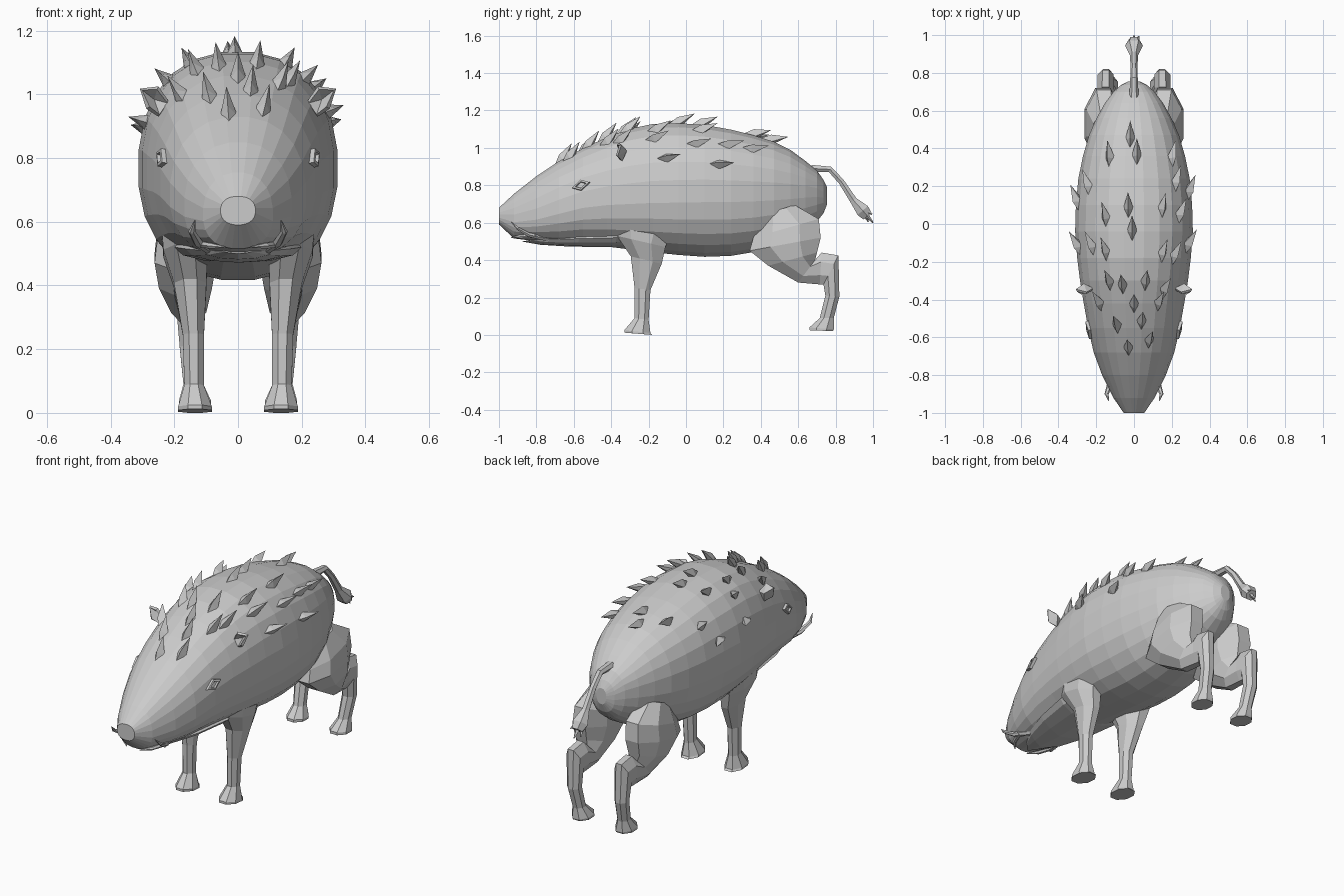
import bpy, bmesh, math
from mathutils import Vector

if "Cube" in bpy.data.objects:
    bpy.data.objects.remove(bpy.data.objects["Cube"])

hide = bpy.data.materials.new("grey_hide")
hide.diffuse_color = (0.6, 0.6, 0.6, 1)
hide.use_nodes = True
hide.node_tree.nodes["Principled BSDF"].inputs["Base Color"].default_value = hide.diffuse_color


def add(name, verts, faces):
    me = bpy.data.meshes.new(name)
    me.from_pydata([tuple(v) for v in verts], [], faces)
    bm = bmesh.new()
    bm.from_mesh(me)
    bmesh.ops.recalc_face_normals(bm, faces=bm.faces)
    bm.to_mesh(me)
    bm.free()
    me.materials.append(hide)
    ob = bpy.data.objects.new(name, me)
    bpy.context.collection.objects.link(ob)
    return ob


def loft(name, rings):
    n = len(rings[0])
    verts = [v for r in rings for v in r]
    faces = [(i * n + j, i * n + (j + 1) % n, (i + 1) * n + (j + 1) % n, (i + 1) * n + j)
             for i in range(len(rings) - 1) for j in range(n)]
    faces += [tuple(range(n)), tuple(range((len(rings) - 1) * n, len(rings) * n))]
    return add(name, verts, faces)


def mirror(ob):
    m = ob.modifiers.new("mirror", "MIRROR")
    return ob


# body stations: y, top, bottom, height of widest point, half width
BODY = [
    (-1.00, .68, .59, .635, .055), (-.92, .755, .515, .62, .11), (-.80, .85, .50, .64, .17),
    (-.68, .93, .485, .68, .215), (-.55, 1.00, .48, .72, .245), (-.42, 1.06, .47, .74, .268),
    (-.30, 1.105, .455, .75, .288), (-.18, 1.13, .44, .76, .303), (-.04, 1.135, .425, .765, .314),
    (.10, 1.125, .415, .77, .310), (.24, 1.10, .42, .77, .297), (.36, 1.07, .44, .77, .272),
    (.47, 1.035, .475, .77, .24), (.56, .99, .515, .77, .20), (.64, .93, .56, .77, .155),
    (.70, .88, .605, .765, .11), (.735, .83, .65, .75, .07), (.755, .79, .70, .745, .03)]
POW = .87


def station(y):
    y = min(max(y, BODY[0][0]), BODY[-1][0])
    for a, b in zip(BODY, BODY[1:]):
        if y <= b[0]:
            f = (y - a[0]) / (b[0] - a[0])
            return [p + (q - p) * f for p, q in zip(a, b)]


def surface(y, ang):
    _, top, bot, mid, w = station(y)
    c, s = math.cos(ang), math.sin(ang)
    h = top - mid if s > 0 else mid - bot
    return Vector((math.copysign(abs(c) ** POW, c) * w, y,
                   mid + h * math.copysign(abs(s) ** POW, s)))


def frame(y, ang):
    p = surface(y, ang)
    back = (surface(y + .04, ang) - surface(y - .04, ang)).normalized()
    side = (surface(y, ang + .05) - surface(y, ang - .05)).normalized()
    return p, back, side, side.cross(back).normalized() * -1


def outward(y, ang):
    p, back, side, n = frame(y, ang)
    if n.dot(Vector((p.x, 0, p.z - station(y)[3]))) < 0:
        n = -n
    return p, back, side, n


SIDES = 24
loft("body", [[surface(s[0], math.tau * (j + .5) / SIDES) for j in range(SIDES)] for s in BODY])

# lower jaw
loft("lower_jaw", [[(w * math.cos(a), y + .05 * abs(math.cos(a)), z + h * math.sin(a))
                    for a in [math.tau * j / 12 for j in range(12)]]
                   for y, z, w, h in [(-.88, .512, .05, .012), (-.78, .51, .11, .028),
                                      (-.62, .515, .165, .043), (-.42, .52, .20, .05),
                                      (-.25, .53, .16, .05)]])


# legs: each ring spans a front point and a rear point in the side plane
def leg(name, spec, sides=8):
    rings = []
    for fy, fz, by, bz, xc, xr in spec:
        ring = []
        for j in range(sides):
            a = math.tau * (j + .5) / sides
            t = .5 + .5 * max(-1, min(1, math.cos(a) / math.cos(math.pi / sides)))
            ring.append((xc + xr * math.sin(a), fy + (by - fy) * t, fz + (bz - fz) * t))
        rings.append(ring)
    mirror(loft(name, rings))


leg("front_legs", [
    (-.40, .64, -.05, .62, .17, .08), (-.37, .53, -.11, .47, .165, .075),
    (-.295, .42, -.13, .38, .15, .055), (-.275, .25, -.19, .24, .14, .036),
    (-.275, .09, -.20, .08, .138, .033), (-.33, .025, -.19, .01, .135, .057),
    (-.33, .012, -.18, .0, .135, .057)])
leg("hind_legs", [
    (.42, .645, .58, .695, .15, .07), (.36, .52, .71, .62, .16, .10),
    (.34, .45, .72, .52, .165, .105), (.44, .37, .70, .44, .165, .09),
    (.60, .28, .69, .40, .155, .06), (.715, .27, .725, .44, .15, .048),
    (.735, .27, .815, .425, .15, .046), (.745, .21, .82, .205, .148, .038),
    (.715, .09, .79, .09, .14, .034), (.66, .04, .79, .03, .135, .055),
    (.66, .025, .785, .02, .135, .055)])


# tapered tubes along a path of (point, x radius, cross radius)
def tube(name, path, sides=6):
    rings = []
    for i, (p, rx, rz) in enumerate(path):
        d = Vector(path[min(i + 1, len(path) - 1)][0]) - Vector(path[max(i - 1, 0)][0])
        u = Vector((1, 0, 0))
        u = (u - d * (u.dot(d) / d.dot(d))).normalized()
        v = d.normalized().cross(u)
        rings.append([Vector(p) + u * rx * math.cos(math.tau * j / sides)
                      + v * rz * math.sin(math.tau * j / sides) for j in range(sides)])
    return loft(name, rings)


tube("tail", [((0, .67, .89), .025, .022), ((0, .77, .885), .02, .018),
              ((0, .83, .82), .018, .018), ((0, .895, .72), .022, .022),
              ((0, .945, .665), .047, .042), ((0, .97, .635), .032, .032)])
for x, y, z in [(0, 1.0, .60), (.025, .995, .645), (-.025, .975, .605)]:
    tube("tail_tuft", [((x * .5, .94, .67), .02, .02), ((x, y, z), .003, .003)], 4)

# tusks
mirror(tube("upper_tusks", [((.09, -.74, .515), .018, .016), ((.125, -.84, .535), .016, .013),
                            ((.145, -.90, .57), .011, .009), ((.135, -.935, .605), .002, .002)]))
mirror(tube("lower_tusks", [((.12, -.80, .53), .014, .012), ((.085, -.89, .525), .012, .010),
                            ((.04, -.935, .52), .002, .002)]))

# ears: cupped leaves with thickness
ear = add("ears", [(.215, -.34, .975), (.25, -.36, 1.025), (.308, -.345, 1.018),
                   (.288, -.365, .955), (.25, -.34, .93), (.265, -.315, .985)],
          [(0, 1, 5), (1, 2, 5), (2, 3, 5), (3, 4, 5), (4, 0, 5)])
ear.modifiers.new("thickness", "SOLIDIFY").thickness = .015
mirror(ear)

# eyes: diamond rim around a sunken lens
ey = -.56
e_top, e_mid = station(ey)[1], station(ey)[3]
p, back, side, n = outward(ey, math.asin(((.80 - e_mid) / (e_top - e_mid)) ** (1 / POW)))
ring = [(back, .052), (side, .03), (back, -.052), (side, -.03)]
verts = [p + n * lift + d * r * k for k, lift in ((1, -.012), (.95, .012), (.6, .014), (.5, .004))
         for d, r in ring]
mirror(add("eyes", verts, [(i * 4 + j, i * 4 + (j + 1) % 4, i * 4 + 4 + (j + 1) % 4, i * 4 + 4 + j)
                           for i in range(3) for j in range(4)] + [(12, 13, 14, 15)]))

# bristles over the back: (x, y) seen from above
BRISTLES = [
    (-.02, .45), (.015, .36), (-.13, .35), (.20, .35), (-.03, .08), (.15, .08), (-.15, .03),
    (.285, .17), (-.295, .12), (.24, .05), (-.22, -.12), (-.15, -.15), (-.01, -.04),
    (.28, -.11), (.15, -.16), (-.29, -.12), (-.13, -.31), (-.06, -.33), (.06, -.31),
    (.16, -.35), (.21, -.17), (-.18, -.42), (.0, -.43), (.13, -.42), (-.03, -.66),
    (.08, -.62), (-.09, -.54), (.04, -.52), (.22, .22), (-.24, .2)]
verts, faces = [], []
for x, y in BRISTLES:
    c = max(-.985, min(.985, x / station(y)[4]))
    p, back, side, n = outward(y, math.acos(math.copysign(abs(c) ** (1 / POW), c)))
    k = len(verts)
    verts += [p - back * .055 - n * .01, p + side * .028 - n * .012, p + back * .02 - n * .015,
              p - side * .028 - n * .012, p + n * .03 - back * .005, p + back * .085 + n * .05]
    faces += [(k, k + 1, k + 4), (k + 3, k, k + 4), (k + 1, k + 5, k + 4), (k + 4, k + 5, k + 3),
              (k + 1, k + 2, k + 5), (k + 2, k + 3, k + 5), (k + 3, k + 2, k + 1, k)]
add("bristles", verts, faces)
